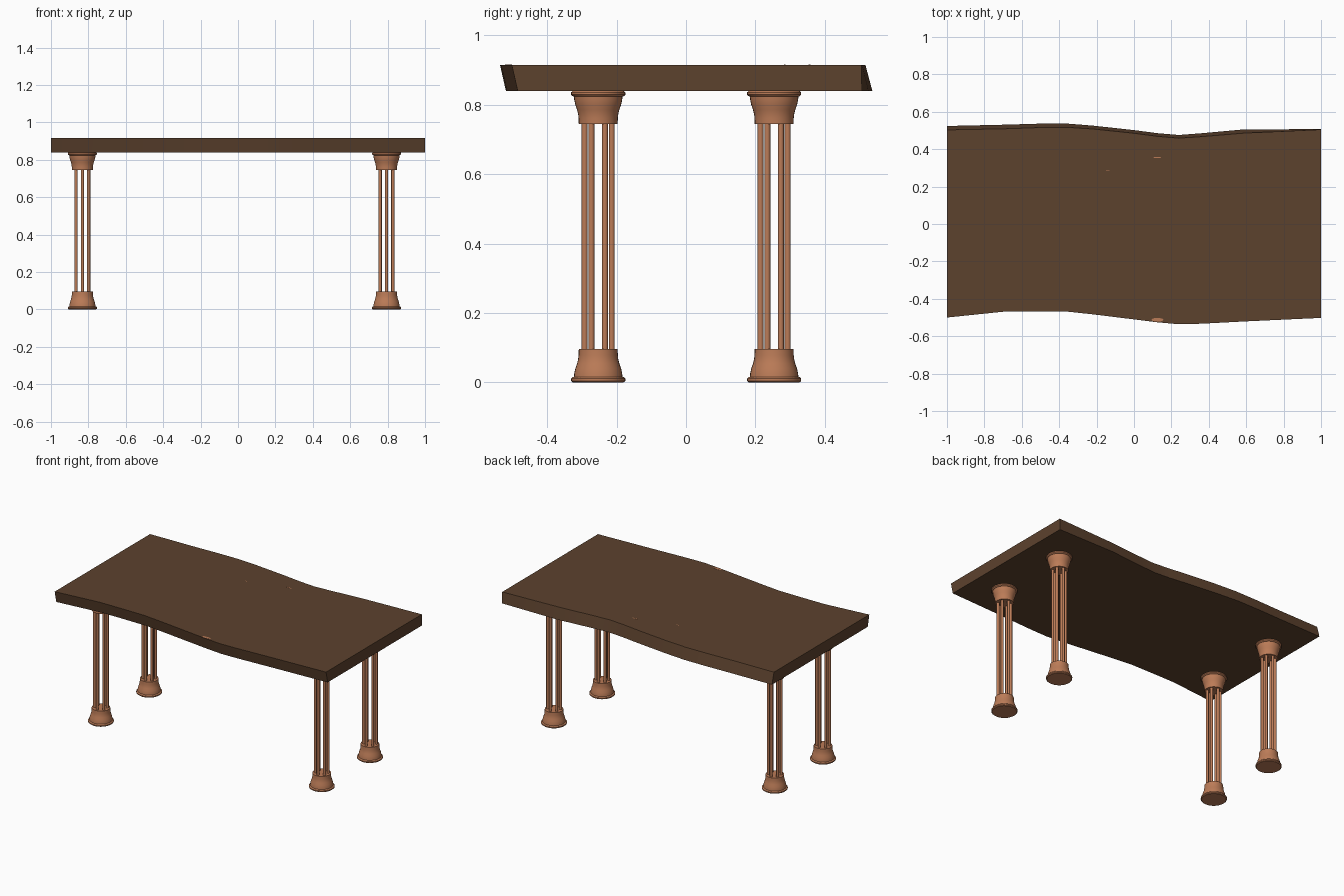
import bpy, bmesh, math

if "Cube" in bpy.data.objects:
    bpy.data.objects.remove(bpy.data.objects["Cube"])


def material(name, rgb):
    m = bpy.data.materials.new(name)
    m.diffuse_color = (*rgb, 1)
    m.use_nodes = True
    m.node_tree.nodes["Principled BSDF"].inputs["Base Color"].default_value = m.diffuse_color
    return m


wood = material("dark_wood", (0.108, 0.054, 0.027))
copper = material("copper", (0.500, 0.200, 0.096))


def finish(name, bm, mat, angle=30):
    bmesh.ops.recalc_face_normals(bm, faces=bm.faces[:])
    me = bpy.data.meshes.new(name)
    bm.to_mesh(me)
    bm.free()
    ob = bpy.data.objects.new(name, me)
    bpy.context.collection.objects.link(ob)
    me.materials.append(mat)
    bpy.ops.object.select_all(action='DESELECT')
    ob.select_set(True)
    bpy.context.view_layer.objects.active = ob
    bpy.ops.object.shade_smooth_by_angle(angle=math.radians(angle))
    return ob


# Tabletop: wavy slab with leaning long edges
# x, front edge (top), back edge (top), back edge (bottom)
Z0, Z1 = 0.84, 0.915
rows = [
    (-1.00, -0.500, 0.503, 0.524),
    (-0.69, -0.468, 0.509, 0.531),
    (-0.52, -0.467, 0.515, 0.536),
    (-0.36, -0.468, 0.517, 0.537),
    (-0.22, -0.483, 0.508, 0.526),
    (0.00, -0.510, 0.485, 0.502),
    (0.13, -0.526, 0.468, 0.485),
    (0.24, -0.536, 0.459, 0.476),
    (0.36, -0.533, 0.467, 0.485),
    (0.59, -0.521, 0.486, 0.506),
    (1.00, -0.502, 0.505, 0.507),
]
bm = bmesh.new()
loops = []
for x, f, b, bb in rows:
    pts = [(x, f, Z1), (x, b, Z1), (x, bb, Z0), (x, f + 0.017, Z0)]
    loops.append([bm.verts.new(p) for p in pts])
for a, c in zip(loops, loops[1:]):
    for i in range(4):
        j = (i + 1) % 4
        bm.faces.new((a[i], a[j], c[j], c[i]))
bm.faces.new(loops[0])
bm.faces.new(loops[-1])
finish("tabletop", bm, wood)

# Bell shaped foot profile: radius, height (mirrored for the top cap)
bell = [(0.073, 0.0), (0.078, 0.004), (0.078, 0.011), (0.074, 0.015),
        (0.070, 0.016), (0.069, 0.026), (0.066, 0.040), (0.061, 0.054),
        (0.058, 0.066), (0.0565, 0.078), (0.056, 0.096)]


def lathe(name, profile, cx, cy, sides=32):
    bm = bmesh.new()
    rings = [[bm.verts.new((cx + r * math.cos(2 * math.pi * k / sides),
                            cy + r * math.sin(2 * math.pi * k / sides), z))
              for k in range(sides)] for r, z in profile]
    for a, b in zip(rings, rings[1:]):
        for k in range(sides):
            n = (k + 1) % sides
            bm.faces.new((a[k], a[n], b[n], b[k]))
    bm.faces.new(rings[0])
    bm.faces.new(rings[-1])
    return finish(name, bm, copper)


# Legs: foot, cap and a ring of six slim rods
for sx, cx in (("left", -0.832), ("right", 0.794)):
    for sy, cy in (("front", -0.253), ("back", 0.254)):
        leg = f"{sy}_{sx}_leg"
        lathe(leg + "_foot", bell, cx, cy)
        lathe(leg + "_cap", [(r, Z0 - z) for r, z in bell], cx, cy)
        for k in range(6):
            a = math.pi / 2 + k * math.pi / 3
            lathe(f"{leg}_rod_{k + 1}", [(0.0085, 0.09), (0.0085, 0.75)],
                  cx + 0.039 * math.cos(a), cy + 0.039 * math.sin(a), 16)

# Tiny copper flecks on the tabletop
for i, (x, y, w, d) in enumerate([(0.125, -0.512, 0.032, 0.010), (0.125, 0.356, 0.022, 0.003),
                                  (-0.14, 0.285, 0.009, 0.002)]):
    bm = bmesh.new()
    bmesh.ops.create_cone(bm, cap_ends=True, segments=12, radius1=1, radius2=1, depth=0.001)
    for v in bm.verts:
        v.co = (x + v.co.x * w, y + v.co.y * d, Z1 + v.co.z)
    finish(f"fleck_{i + 1}", bm, copper)
